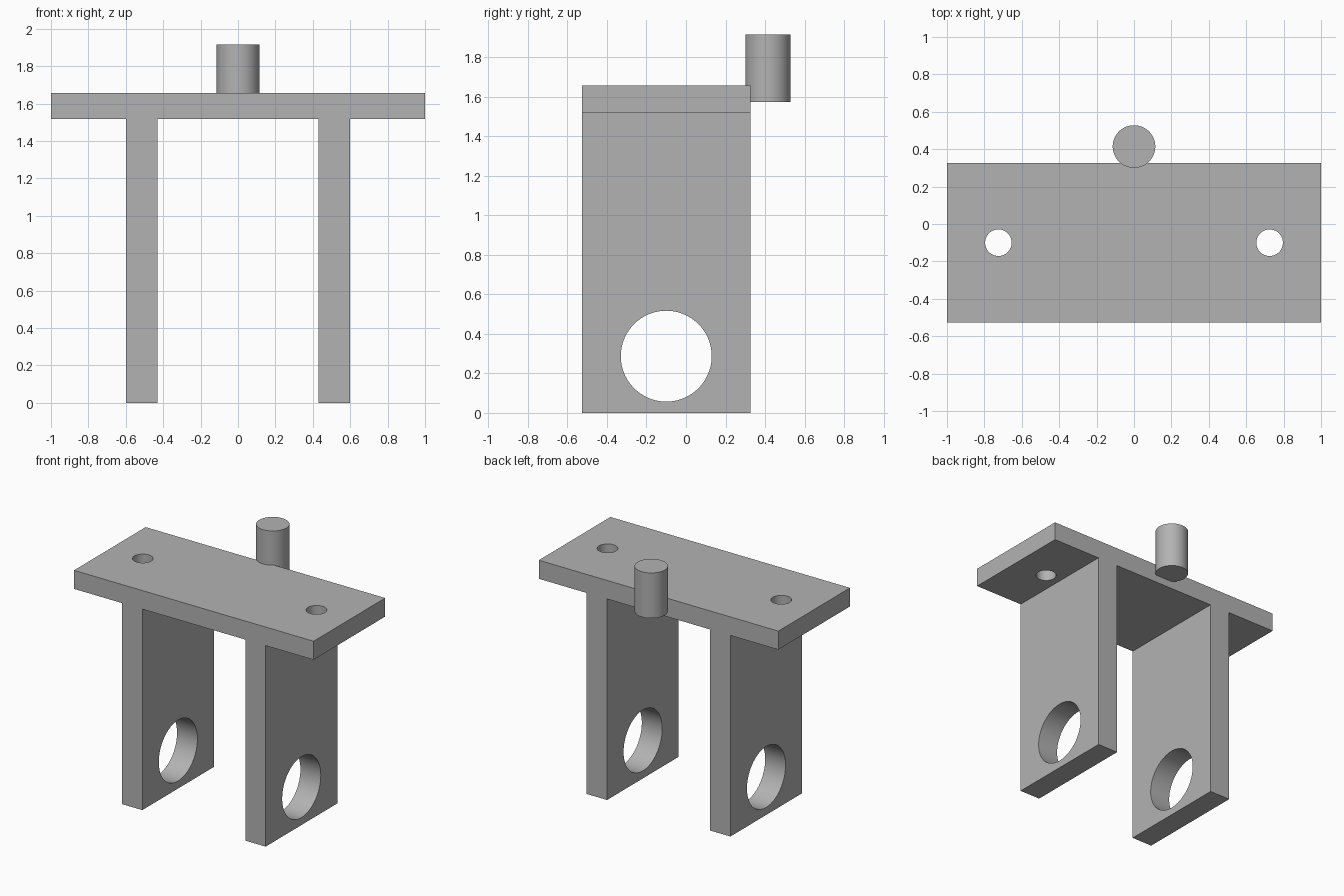
import bpy, bmesh, math

default = bpy.data.objects.get("Cube")
if default:
    bpy.data.objects.remove(default, do_unlink=True)

# Main dimensions
FRONT, BACK = -0.527, 0.327
MID_Y = (FRONT + BACK) / 2
PLATE_BOTTOM, PLATE_TOP = 1.517, 1.657
LEG_IN, LEG_OUT = 0.43, 0.60

grey = bpy.data.materials.new("plain_grey")
grey.use_nodes = True
colour = (0.45, 0.45, 0.45, 1)
grey.diffuse_color = colour
grey.node_tree.nodes["Principled BSDF"].inputs["Base Color"].default_value = colour


def cylinder(name, radius, depth, location, rotation=(0, 0, 0)):
    bpy.ops.mesh.primitive_cylinder_add(vertices=96, radius=radius, depth=depth,
                                        location=location, rotation=rotation)
    obj = bpy.context.object
    obj.name = name
    return obj


def finish(obj):
    obj.data.materials.clear()
    obj.data.materials.append(grey)
    bpy.ops.object.select_all(action="DESELECT")
    obj.select_set(True)
    bpy.context.view_layer.objects.active = obj
    bpy.ops.object.shade_smooth_by_angle(angle=math.radians(30))


# Bracket: mirrored front outline of plate and two legs, extruded to the back
half = [(LEG_IN, PLATE_BOTTOM), (LEG_IN, 0), (LEG_OUT, 0),
        (LEG_OUT, PLATE_BOTTOM), (1, PLATE_BOTTOM), (1, PLATE_TOP)]
outline = half + [(-x, z) for x, z in reversed(half)]
bm = bmesh.new()
face = bm.faces.new([bm.verts.new((x, FRONT, z)) for x, z in outline])
result = bmesh.ops.extrude_face_region(bm, geom=[face])
moved = [v for v in result["geom"] if isinstance(v, bmesh.types.BMVert)]
bmesh.ops.translate(bm, verts=moved, vec=(0, BACK - FRONT, 0))
bmesh.ops.recalc_face_normals(bm, faces=bm.faces)
mesh = bpy.data.meshes.new("bracket")
bm.to_mesh(mesh)
bm.free()
bracket = bpy.data.objects.new("bracket", mesh)
bpy.context.collection.objects.link(bracket)

# Holes: one bore through both legs, two screw holes in the plate
cutters = [cylinder("leg_bore_cutter", 0.23, 1.6, (0, MID_Y, 0.287),
                    (0, math.pi / 2, 0))]
for side, label in ((1, "left"), (-1, "right")):
    cutters.append(cylinder(label + "_screw_hole_cutter", 0.071, 0.4,
                            (side * 0.725, MID_Y, PLATE_TOP)))
bpy.context.view_layer.objects.active = bracket
for cutter in cutters:
    cutter.hide_render = True
    cut = bracket.modifiers.new(cutter.name, "BOOLEAN")
    cut.operation = "DIFFERENCE"
    cut.solver = "EXACT"
    cut.object = cutter
    bpy.ops.object.modifier_apply(modifier=cut.name)
    bpy.data.objects.remove(cutter, do_unlink=True)
finish(bracket)

# Upright pin on the back edge of the plate
finish(cylinder("back_pin", 0.114, 0.342, (0, 0.414, 1.744)))
